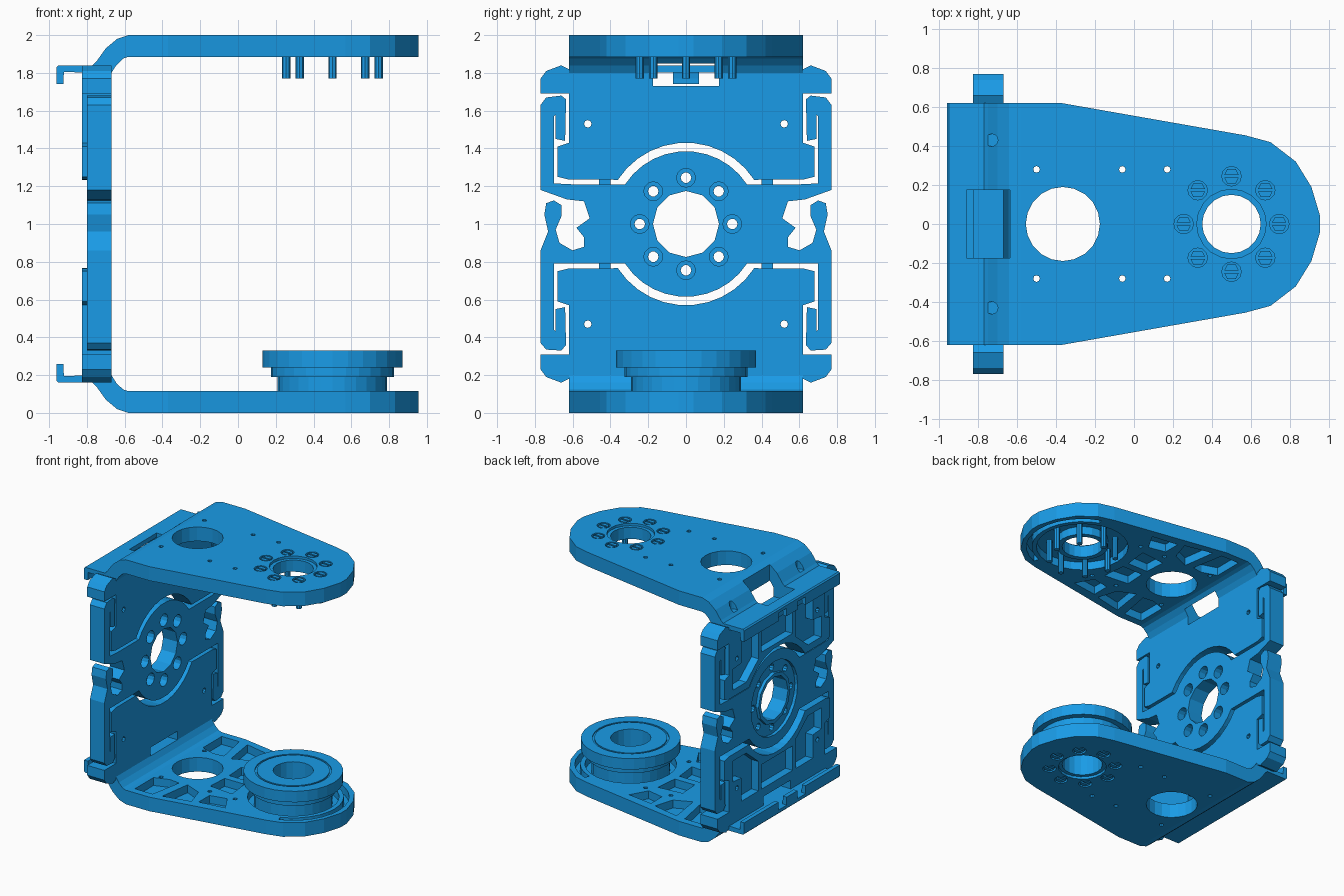
import bpy, bmesh
from math import sin, cos, radians

if "Cube" in bpy.data.objects:
    bpy.data.objects.remove(bpy.data.objects["Cube"])

blue = bpy.data.materials.new("blue_plastic")
blue.diffuse_color = (0.01, 0.33, 0.8, 1)
blue.use_nodes = True
blue.node_tree.nodes["Principled BSDF"].inputs["Base Color"].default_value = blue.diffuse_color
AXES = {'x': lambda u, v, w: (w, u, v), 'y': lambda u, v, w: (u, w, v), 'z': lambda u, v, w: (u, v, w)}


def arc(cx, cy, r, a0, a1, n):
    return [(cx + r * cos(radians(a0 + (a1 - a0) * i / n)),
             cy + r * sin(radians(a0 + (a1 - a0) * i / n))) for i in range(n + 1)]


def circle(cx, cy, r, n=20):
    return arc(cx, cy, r, 0, 360, n)[:-1]


def ring_of(cx, cy, radius, r, n=10):
    return [circle(x, y, r, n) for x, y in circle(cx, cy, radius, 8)]


def rect(u0, v0, u1, v1):
    return [(u0, v0), (u1, v0), (u1, v1), (u0, v1)]


def mirror_v(loops):
    return loops + [[(u, -v) for u, v in l] for l in loops]


def mirror_u(loops):
    return loops + [[(-u, v) for u, v in l] for l in loops]


def part(name, layers, axis='z', flip=False):
    """Stack of flat layers (loops, low, high); inner loops are holes."""
    mesh = bpy.data.meshes.new(name)
    whole = bmesh.new()
    for loops, w0, w1 in layers:
        cu = bpy.data.curves.new("outline", 'CURVE')
        cu.dimensions, cu.fill_mode, cu.extrude = '2D', 'BOTH', (w1 - w0) / 2
        for loop in loops:
            sp = cu.splines.new('POLY')
            sp.points.add(len(loop) - 1)
            for p, (u, v) in zip(sp.points, loop):
                p.co = (u, v, 0, 1)
            sp.use_cyclic_u, sp.use_smooth = True, False
        tmp = bpy.data.objects.new("outline", cu)
        me = bpy.data.meshes.new_from_object(tmp)
        bm = bmesh.new()
        bm.from_mesh(me)
        bmesh.ops.remove_doubles(bm, verts=bm.verts, dist=1e-5)
        for v in bm.verts:
            x, y, z = AXES[axis](v.co.x, v.co.y, v.co.z + (w0 + w1) / 2)
            v.co = (x, y, 2 - z if flip else z)
        bmesh.ops.recalc_face_normals(bm, faces=bm.faces)
        bm.to_mesh(me)
        bm.free()
        whole.from_mesh(me)
        bpy.data.objects.remove(tmp)
        bpy.data.curves.remove(cu)
        bpy.data.meshes.remove(me)
    for f in whole.faces:
        f.smooth = False
        f.material_index = 0
    whole.to_mesh(mesh)
    whole.free()
    mesh.materials.clear()
    mesh.materials.append(blue)
    ob = bpy.data.objects.new(name, mesh)
    bpy.context.collection.objects.link(ob)
    return ob


# Arm plates: outer skin, web and ribbed inner layer
half = [(-0.58, 0.62), (-0.37, 0.62), (0.57, 0.455), (0.7, 0.42), (0.83, 0.32), (0.91, 0.19), (0.955, 0.04)]
plate = half + [(x, -y) for x, y in reversed(half)]
big = circle(-0.365, 0, 0.19)
pins = mirror_v([circle(x, 0.28, 0.017, 8) for x in (-0.5, -0.06, 0.17)])
pockets = mirror_v([
    [(-0.54, 0.32), (-0.54, 0.56), (-0.38, 0.56), (-0.33, 0.29), (-0.42, 0.28)],
    [(-0.3, 0.55), (-0.07, 0.5), (-0.12, 0.34), (-0.26, 0.28)],
    [(-0.02, 0.48), (0.2, 0.45), (0.12, 0.31), (-0.02, 0.34)],
    [(-0.1, 0.03), (-0.11, 0.2), (0.1, 0.22), (0.08, 0.03)]])
slot = arc(0.5, 0, 0.415, -70, 70, 12) + arc(0.5, 0, 0.375, 70, -70, 12)
# Bends with the hooked shelf along the outside
bend = [(-0.58, 2), (-0.64, 1.98), (-0.70, 1.93), (-0.75, 1.86), (-0.77, 1.84), (-0.95, 1.84), (-0.96, 1.83),
        (-0.96, 1.805), (-0.67, 1.80), (-0.645, 1.84), (-0.61, 1.875), (-0.58, 1.885)]
half_head = [(-0.037, 0.007), (0.037, 0.007), (0.022, 0.036), (-0.022, 0.036)]

for side, flip in (("upper", False), ("lower", True)):
    part(side + "_arm_plate", [
        ([plate, big, circle(0.5, 0, 0.178)] + pins + ring_of(0.5, 0, 0.245, 0.05, 12), 1.98, 2),
        ([plate, big, circle(0.5, 0, 0.15)] + pins, 1.95, 1.98),
        ([plate, big, circle(0.5, 0, 0.34, 28), slot] + pins + pockets, 1.885, 1.95),
        ([circle(0.5, 0, 0.19), circle(0.5, 0, 0.15)], 1.885, 1.95)], flip=flip)

    b = part(side + "_bend", [([bend], -0.62, 0.62)], 'y', flip)
    cutter = part("bend_cutter", [
        ([rect(-0.86, -0.175, -0.635, 0.175)], 1.6, 2.1),
        ([circle(-0.73, 0.43, 0.032, 12)], 1.86, 2.1),
        ([circle(-0.73, -0.43, 0.032, 12)], 1.86, 2.1)], flip=flip)
    mod = b.modifiers.new("openings", 'BOOLEAN')
    mod.operation, mod.object, mod.solver = 'DIFFERENCE', cutter, 'EXACT'
    bpy.context.view_layer.objects.active = b
    bpy.ops.object.modifier_apply(modifier=mod.name)
    bpy.data.objects.remove(cutter)

    lip = [(-0.96, 1.74), (-0.925, 1.74), (-0.925, 1.77), (-0.92, 1.81), (-0.96, 1.81)]
    part(side + "_hook_lip", [([lip], a, c) for a, c in ((-0.62, -0.175), (-0.07, 0.07), (0.175, 0.62))],
         'y', flip)

    # Slotted screws around the pivot
    layers = []
    for cx, cy in circle(0.5, 0, 0.245, 8):
        layers += [([circle(cx, cy, 0.022, 8)], 1.77 if not flip else 1.82, 1.96),
                   ([circle(cx, cy, 0.042, 6)], 1.96, 1.985)]
        layers += [([[(cx + u, cy + s * v) for u, v in half_head]], 1.985, 1.998) for s in (1, -1)]
    part(side + "_screws", layers, flip=flip)

# Stepped pivot hub on the lower arm
bore = circle(0.5, 0, 0.15)
part("pivot_hub", [
    ([circle(0.5, 0, 0.29, 28), bore], 0.04, 0.19),
    ([circle(0.5, 0, 0.325, 28), bore], 0.19, 0.24),
    ([circle(0.5, 0, 0.37, 28), bore], 0.24, 0.32),
    ([circle(0.5, 0, 0.37, 28), circle(0.5, 0, 0.285, 28)], 0.32, 0.33),
    ([circle(0.5, 0, 0.27, 28), bore], 0.32, 0.33)])

# Back wall panels with side ears; shallow pockets on the outside
edge = arc(0, 1, 0.43, 84, 33, 5) + [
    (0.62, 1.235), (0.68, 1.25), (0.68, 1.41), (0.62, 1.43), (0.62, 1.69), (0.77, 1.69), (0.77, 1.77),
    (0.74, 1.81), (0.66, 1.84), (0.62, 1.82), (0.175, 1.82), (0.175, 1.73)]
panel = edge + [(-u, v) for u, v in reversed(edge)]
dots = mirror_u([circle(0.52, 1.53, 0.02, 8)])
wells = [rect(-0.2, 1.46, 0.2, 1.66)] + mirror_u([
    [(0.24, 1.42), (0.40, 1.29), (0.57, 1.29), (0.57, 1.46), (0.46, 1.47), (0.46, 1.66), (0.24, 1.66)]])
for side, flip in (("upper", False), ("lower", True)):
    part(side + "_wall_panel", [([panel] + dots, -0.76, -0.67), ([panel] + dots + wells, -0.825, -0.76)],
         'x', flip)
    part(side + "_wall_links", [([rect(s * 0.43 - 0.03, 1.2, s * 0.43 + 0.03, 1.245)], -0.77, -0.71)
                                for s in (1, -1)], 'x', flip)

# Centre of the wall with spring clips reaching up and down both sides
edge = arc(0, 1, 0.385, 84, 33, 5) + [
    (0.60, 1.21), (0.70, 1.215), (0.70, 1.57), (0.69, 1.58), (0.69, 1.45), (0.64, 1.44), (0.635, 1.66),
    (0.66, 1.68), (0.74, 1.67), (0.77, 1.63), (0.77, 1.18), (0.63, 1.13), (0.54, 1.12), (0.51, 1.03),
    (0.58, 0.98), (0.54, 0.93), (0.54, 0.88), (0.6, 0.86), (0.67, 0.9), (0.69, 0.97), (0.66, 1.04),
    (0.66, 1.1), (0.70, 1.125), (0.74, 1.11), (0.75, 1.05), (0.73, 0.96), (0.77, 0.86), (0.77, 0.37),
    (0.74, 0.335), (0.66, 0.33), (0.635, 0.36), (0.64, 0.56), (0.69, 0.55), (0.69, 0.43), (0.70, 0.44),
    (0.70, 0.79)] + arc(0, 1, 0.385, -33, -84, 5)
core = edge + [(-u, v) for u, v in reversed(edge)]
hole = circle(0, 1, 0.175, 12)
part("wall_centre_clips", [
    ([core, circle(0, 1, 0.3, 24)], -0.80, -0.775),
    ([circle(0, 1, 0.205, 12), hole], -0.80, -0.775),
    ([core, hole] + ring_of(0, 1, 0.245, 0.028), -0.775, -0.73),
    ([core, hole] + ring_of(0, 1, 0.245, 0.05, 12), -0.73, -0.67)], 'x')
